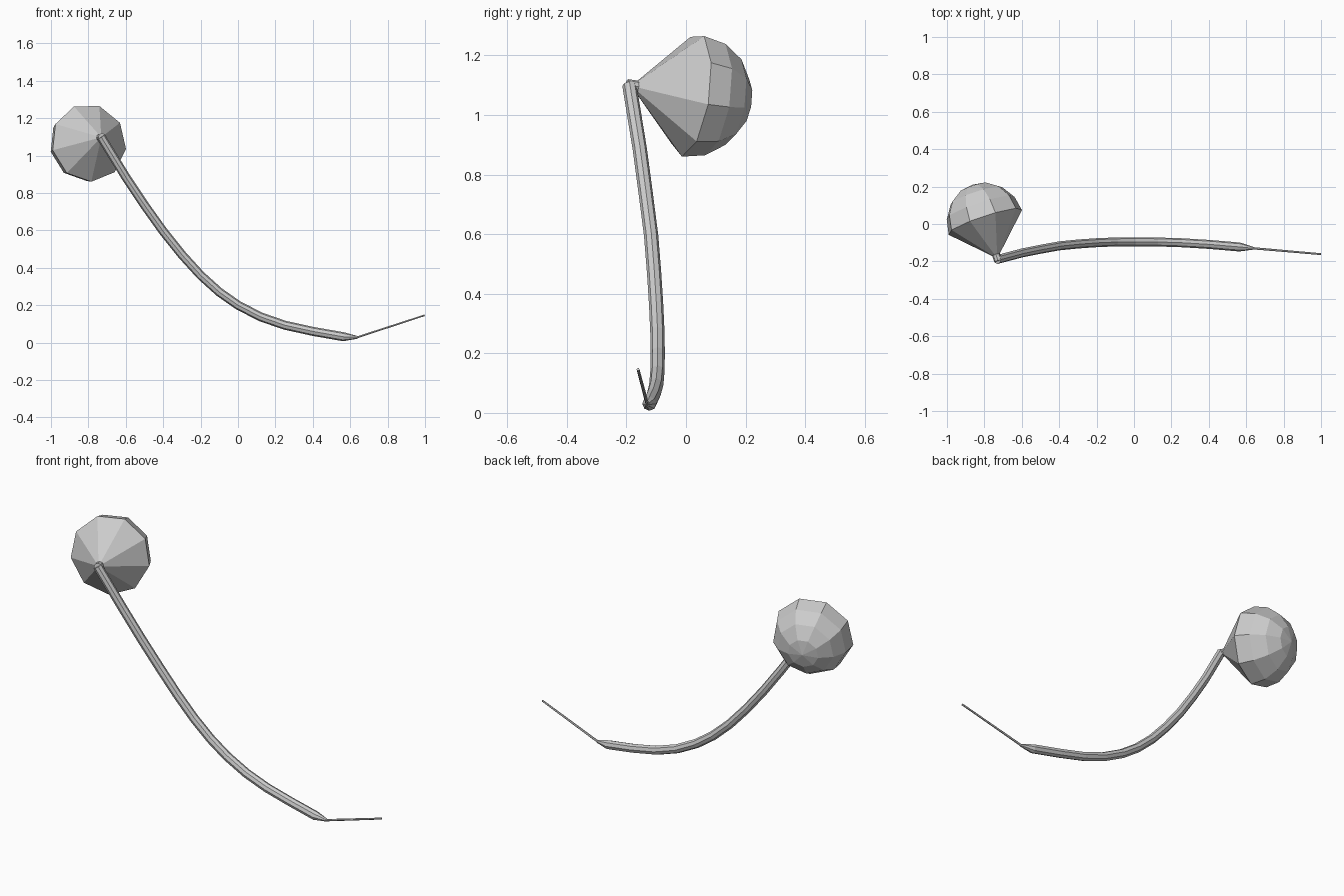
import bpy, bmesh
from math import sin, cos, radians, pi
from mathutils import Vector

if "Cube" in bpy.data.objects:
    bpy.data.objects.remove(bpy.data.objects["Cube"])


def make_object(name, bm):
    bmesh.ops.recalc_face_normals(bm, faces=bm.faces)
    mesh = bpy.data.meshes.new(name)
    bm.to_mesh(mesh)
    bm.free()
    ob = bpy.data.objects.new(name, mesh)
    bpy.context.collection.objects.link(ob)
    return ob


def bridge(bm, a, b):
    n = len(a)
    for i in range(n):
        j = (i + 1) % n
        bm.faces.new((a[i], a[j], b[j], b[i]))


def tube(name, path, radii, sides=8):
    pts = [Vector(p) for p in path]
    bm = bmesh.new()
    rings = []
    for k, p in enumerate(pts):
        t = (pts[min(k + 1, len(pts) - 1)] - pts[max(k - 1, 0)]).normalized()
        ref = Vector((0, 1, 0)) if abs(t.y) < 0.8 else Vector((0, 0, 1))
        u = (ref - t * ref.dot(t)).normalized()
        v = t.cross(u)
        rings.append([bm.verts.new(p + radii[k] * (u * cos(2 * pi * i / sides) + v * sin(2 * pi * i / sides)))
                      for i in range(sides)])
    for a, b in zip(rings, rings[1:]):
        bridge(bm, a, b)
    bm.faces.new(rings[0])
    bm.faces.new(rings[-1])
    return make_object(name, bm)


# Curved stem, tapering at its lower end
stem = [(-0.732, -0.19, 1.10), (-0.6, -0.155, 0.885), (-0.5, -0.135, 0.735), (-0.4, -0.117, 0.595),
        (-0.3, -0.107, 0.47), (-0.2, -0.10, 0.36), (-0.1, -0.096, 0.27), (0, -0.095, 0.20),
        (0.12, -0.096, 0.138), (0.25, -0.10, 0.093), (0.4, -0.109, 0.06), (0.565, -0.123, 0.031),
        (0.64, -0.13, 0.028)]
tube("stem", stem, [0.024] * 11 + [0.024, 0.007])

# Thin root tip
tube("root_tip", [(0.63, -0.129, 0.026), (0.998, -0.161, 0.146)], [0.006, 0.005], 6)

# Bulb frame: axis points away from the stem
axis = Vector((-0.315, 0.94, -0.14)).normalized()
centre = Vector((-0.797, 0.013, 1.068))
right = axis.cross(Vector((0, 0, 1))).normalized()
up = right.cross(axis)
R, SIDES = 0.21, 9

# Collar joining stem and bulb
neck = centre - axis * R
tube("collar", [neck - axis * 0.014, neck + axis * 0.03], [0.021, 0.021])

# Bulb: cone towards the stem, faceted dome behind
bm = bmesh.new()
rings = []
for lat in (0, 22.5, 45, 67.5):
    r, h = R * cos(radians(lat)), R * sin(radians(lat))
    ring = []
    for i in range(SIDES):
        a = radians(-9 + 40 * i)
        ring.append(bm.verts.new(centre + axis * h + r * (right * cos(a) + up * sin(a))))
    rings.append(ring)
for a, b in zip(rings, rings[1:]):
    bridge(bm, a, b)
for ring, h in ((rings[0], -R), (rings[-1], R)):
    pole = bm.verts.new(centre + axis * h)
    for i in range(SIDES):
        bm.faces.new((ring[i], ring[(i + 1) % SIDES], pole))
make_object("bulb", bm)
